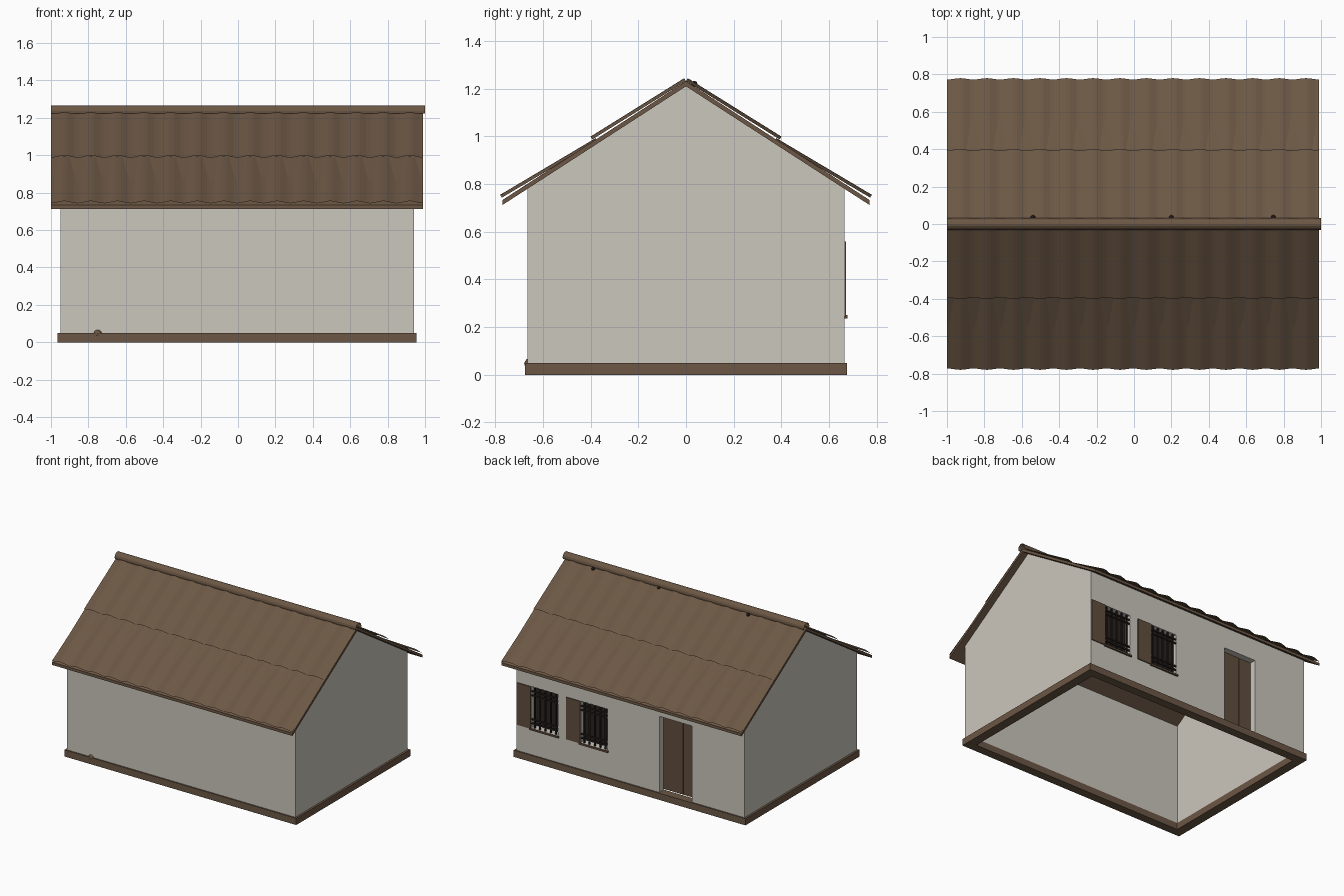
import bpy, bmesh, math

if "Cube" in bpy.data.objects:
    bpy.data.objects.remove(bpy.data.objects["Cube"])


def material(name, rgb):
    m = bpy.data.materials.new(name)
    m.diffuse_color = (*rgb, 1)
    m.use_nodes = True
    m.node_tree.nodes["Principled BSDF"].inputs["Base Color"].default_value = m.diffuse_color
    return m


PLASTER = material("plaster", (0.60, 0.57, 0.51))
BROWN = material("roof brown", (0.150, 0.096, 0.059))
WOOD = material("door wood", (0.120, 0.075, 0.046))
DARK = material("dark iron", (0.022, 0.016, 0.014))


def make(name, verts, faces, mat):
    me = bpy.data.meshes.new(name)
    me.from_pydata(verts, [], faces)
    bm = bmesh.new()
    bm.from_mesh(me)
    bmesh.ops.recalc_face_normals(bm, faces=bm.faces)
    bm.to_mesh(me)
    bm.free()
    me.materials.append(mat)
    ob = bpy.data.objects.new(name, me)
    bpy.context.collection.objects.link(ob)
    return ob


def prism(name, profile, x0, x1, mat):
    """Extrude a closed (y, z) profile along x."""
    n = len(profile)
    verts = [(x, y, z) for x in (x0, x1) for y, z in profile]
    faces = [tuple(range(n)), tuple(range(n, 2 * n))]
    faces += [(i, (i + 1) % n, n + (i + 1) % n, n + i) for i in range(n)]
    return make(name, verts, faces, mat)


def box(name, x, y, z, mat):
    return prism(name, [(y[0], z[0]), (y[1], z[0]), (y[1], z[1]), (y[0], z[1])], x[0], x[1], mat)


def cut(ob, cutter):
    bpy.context.view_layer.objects.active = ob
    mod = ob.modifiers.new("cut", 'BOOLEAN')
    mod.operation, mod.solver, mod.object = 'DIFFERENCE', 'EXACT', cutter
    bpy.ops.object.modifier_apply(modifier=mod.name)
    bpy.data.objects.remove(cutter)


WX0, WX1, WY, T = -0.95, 0.94, 0.665, 0.05
WINDOWS = [(0.595, 0.815), (0.185, 0.405)]
DOOR = (-0.515, -0.245)

# gabled walls, hollow and open underneath
walls = prism("walls", [(-WY, 0.01), (WY, 0.01), (WY, 0.78), (0, 1.21), (-WY, 0.78)], WX0, WX1, PLASTER)
cut(walls, box("cutter", (WX0 + T, WX1 - T), (-WY + T, WY - T), (-0.2, 1.5), PLASTER))
for x in WINDOWS:
    cut(walls, box("cutter", x, (0.5, 0.8), (0.25, 0.56), PLASTER))
cut(walls, box("cutter", DOOR, (0.5, 0.8), (-0.1, 0.62), PLASTER))

# plinth ring
plinth = box("plinth", (-0.965, 0.955), (-0.675, 0.675), (0, 0.05), BROWN)
cut(plinth, box("cutter", (-0.895, 0.885), (-0.61, 0.61), (-0.1, 0.2), BROWN))

# roof deck
prism("roof_deck", [(-0.77, 0.712), (0, 1.21), (0.77, 0.712), (0.77, 0.733), (0, 1.232), (-0.77, 0.733)],
      -1, 0.99, BROWN)


# wavy tile sheets, two rows on each slope
def tile_row(name, side, top, bottom, waves=14, seg=8):
    dy, dz = bottom[0] - top[0], bottom[1] - top[1]
    length = math.hypot(dy, dz)
    ny, nz = -dz / length, dy / length
    n = waves * seg
    verts = []
    for i in range(n + 1):
        h = 0.007 * math.cos(2 * math.pi * (i / seg - 0.5))
        x = -1 + 1.99 * i / n
        for y, z in (top, bottom):
            verts.append((x, side * (y + ny * h), z + nz * h))
    faces = [(2 * i, 2 * i + 1, 2 * i + 3, 2 * i + 2) for i in range(n)]
    ob = make(name, verts, faces, BROWN)
    if ob.data.polygons[0].normal.z < 0:
        ob.data.flip_normals()
    return ob


for side, label in ((-1, "front"), (1, "back")):
    tile_row(label + "_upper_tiles", side, (0.004, 1.238), (0.397, 0.993))
    tile_row(label + "_lower_tiles", side, (0.375, 0.987), (0.776, 0.749))

# rounded ridge cap sheet
arc = [(0.031 * math.cos(a), 1.235 + 0.032 * math.sin(a))
       for a in [math.radians(-20 + 220 * i / 10) for i in range(11)]]
cap = make("ridge_cap", [(x, y, z) for y, z in arc for x in (-1, 1)],
           [(2 * i, 2 * i + 1, 2 * i + 3, 2 * i + 2) for i in range(10)], BROWN)
if cap.data.polygons[5].normal.z < 0:
    cap.data.flip_normals()

# windows: dark pane, sill, one open shutter, iron bars
for k, (a, b) in enumerate(WINDOWS, 1):
    box(f"window_{k}_pane", (a, b), (0.608, 0.616), (0.25, 0.56), DARK)
    box(f"window_{k}_sill", (a - 0.01, b + 0.01), (0.655, 0.677), (0.237, 0.25), WOOD)
    box(f"window_{k}_shutter", (b + 0.003, b + 0.12), (0.663, 0.672), (0.245, 0.56), WOOD)
    for i in range(5):
        c = a + (b - a) * (i + 0.5) / 5
        box(f"window_{k}_bar_{i + 1}", (c - 0.005, c + 0.005), (0.65, 0.66), (0.25, 0.56), DARK)
    for i, z in enumerate((0.285, 0.315, 0.495, 0.525)):
        box(f"window_{k}_rail_{i + 1}", (a, b), (0.657, 0.667), (z - 0.005, z + 0.005), DARK)

# double door with unequal leaves
box("door_leaf_wide", (-0.409, DOOR[1]), (0.605, 0.618), (0.06, 0.62), WOOD)
box("door_leaf_narrow", (DOOR[0], -0.413), (0.605, 0.618), (0.06, 0.62), WOOD)


# small rounded details on the plinth and below the ridge
def knob(name, loc, r, mat):
    bm = bmesh.new()
    bmesh.ops.create_icosphere(bm, subdivisions=2, radius=r)
    me = bpy.data.meshes.new(name)
    bm.to_mesh(me)
    bm.free()
    me.materials.append(mat)
    ob = bpy.data.objects.new(name, me)
    ob.location = loc
    bpy.context.collection.objects.link(ob)


knob("plinth_knob", (-0.75, -0.655, 0.046), 0.024, BROWN)
for i, x in enumerate((0.745, 0.2, -0.54), 1):
    knob(f"ridge_knob_{i}", (x, 0.035, 1.22), 0.013, DARK)
